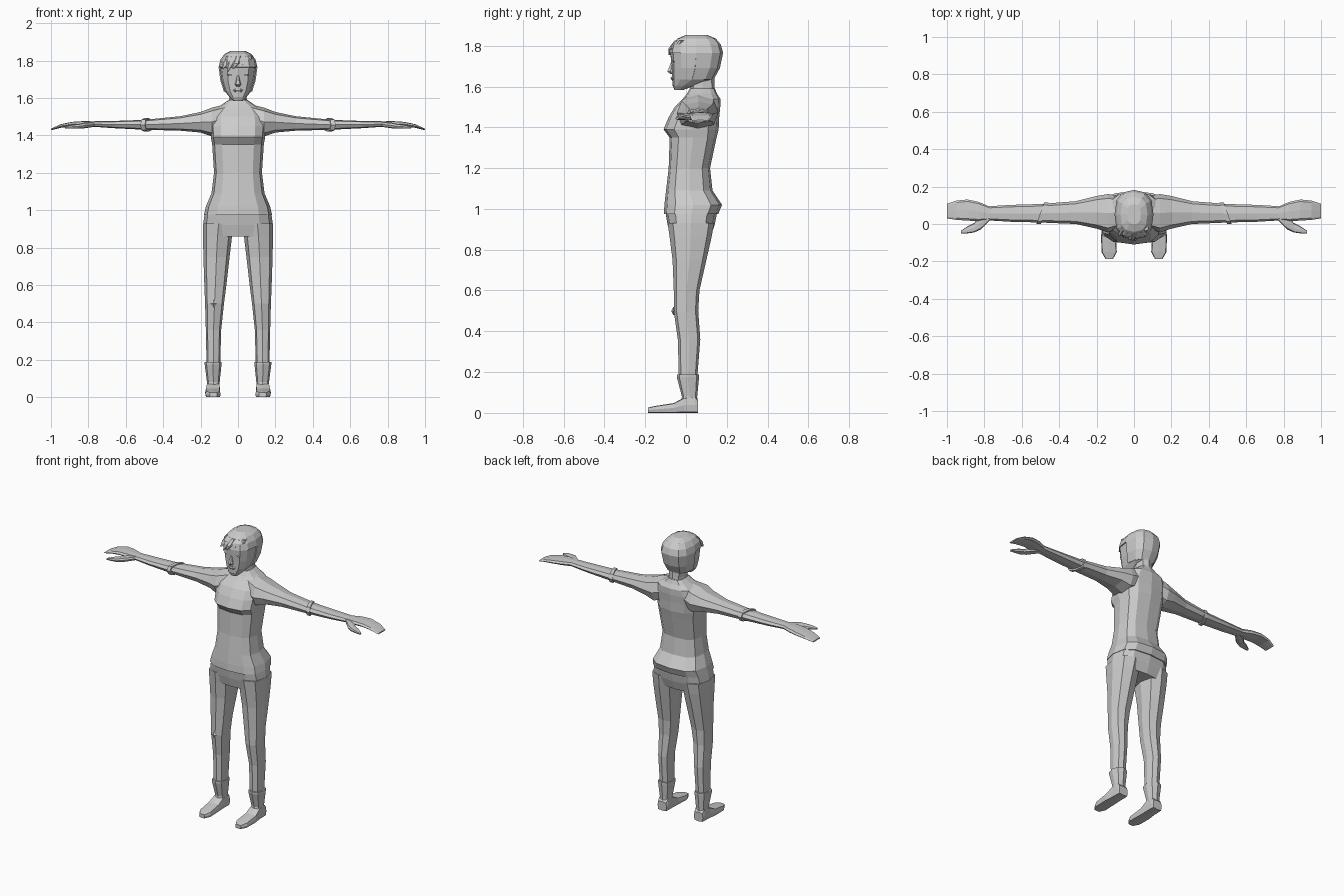
import bpy, bmesh, math
from mathutils import Vector

grey = bpy.data.materials.new("plain grey")
grey.diffuse_color = (0.6, 0.6, 0.6, 1)


def loft(name, rings, axis="z", n=8, power=0.75, mirror=False, warp=None, cut=None):
    """Skin rounded-box sections: (position, a0, a1, b0, b1) along an axis."""
    bm = bmesh.new()
    loops = []
    for t, a0, a1, b0, b1 in rings:
        loop = []
        for i in range(n):
            ang = 2 * math.pi * i / n
            c, s = math.cos(ang), math.sin(ang)
            a = (a0 + a1) / 2 + (a1 - a0) / 2 * math.copysign(abs(c) ** power, c)
            b = (b0 + b1) / 2 + (b1 - b0) / 2 * math.copysign(abs(s) ** power, s)
            p = Vector({"x": (t, a, b), "y": (a, t, b), "z": (a, b, t)}[axis])
            loop.append(bm.verts.new(warp(p) if warp else p))
        loops.append(loop)
    for lo, hi in zip(loops, loops[1:]):
        for i in range(n):
            j = (i + 1) % n
            bm.faces.new((lo[i], lo[j], hi[j], hi[i]))
    bm.faces.new(loops[0])
    bm.faces.new(loops[-1])
    bmesh.ops.recalc_face_normals(bm, faces=bm.faces)
    if cut:
        gone = [f for f in bm.faces if cut(f.calc_center_median())]
        bmesh.ops.delete(bm, geom=gone, context="FACES")
    mesh = bpy.data.meshes.new(name)
    bm.to_mesh(mesh)
    bm.free()
    mesh.materials.append(grey)
    ob = bpy.data.objects.new(name, mesh)
    bpy.context.collection.objects.link(ob)
    if mirror:
        ob.modifiers.new("mirror", "MIRROR")
    return ob


def sym(rows):
    """Sections centred on x = 0: (z, half width, front, back)."""
    return [(z, -w, w, f, b) for z, w, f, b in rows]


# Shirt: hem, waist, bust and shoulders
loft("shirt", sym([
    (0.975, 0.182, -0.108, 0.158), (1.02, 0.172, -0.106, 0.177),
    (1.09, 0.142, -0.098, 0.13), (1.20, 0.128, -0.085, 0.118),
    (1.35, 0.138, -0.08, 0.15), (1.39, 0.145, -0.11, 0.16),
    (1.45, 0.148, -0.085, 0.163), (1.50, 0.145, -0.055, 0.168),
    (1.54, 0.125, -0.015, 0.168), (1.565, 0.085, 0.005, 0.152),
    (1.59, 0.05, 0.018, 0.142)]), n=12, power=0.7)

# Pelvis joins the two trouser legs
loft("pelvis", sym([
    (0.86, 0.17, -0.075, 0.12), (0.92, 0.187, -0.09, 0.14),
    (0.99, 0.177, -0.102, 0.154)]), n=12, power=0.7)

# Trouser legs, boot cuffs and feet
loft("trouser_leg", [
    (0.93, 0.02, 0.187, -0.09, 0.138), (0.86, 0.032, 0.187, -0.08, 0.125),
    (0.75, 0.045, 0.185, -0.066, 0.10), (0.60, 0.062, 0.18, -0.06, 0.066),
    (0.50, 0.075, 0.176, -0.06, 0.06), (0.36, 0.09, 0.172, -0.04, 0.07),
    (0.17, 0.095, 0.168, -0.035, 0.055)], mirror=True)
loft("boot_cuff", [
    (0.05, 0.098, 0.166, -0.025, 0.056), (0.08, 0.098, 0.166, -0.02, 0.055),
    (0.175, 0.088, 0.178, -0.045, 0.064), (0.187, 0.088, 0.178, -0.045, 0.064)],
    mirror=True)
loft("foot", [
    (-0.187, 0.112, 0.152, 0, 0.026), (-0.15, 0.092, 0.174, 0, 0.034),
    (-0.06, 0.095, 0.176, 0, 0.048), (-0.01, 0.096, 0.17, 0, 0.075),
    (0.045, 0.096, 0.168, 0, 0.08), (0.06, 0.1, 0.165, 0, 0.06)],
    axis="y", power=0.35, mirror=True)
# Small stud on one knee
loft("knee_stud", [
    (0.48, -0.131, -0.129, -0.062, -0.058), (0.50, -0.148, -0.112, -0.072, -0.05),
    (0.52, -0.131, -0.129, -0.062, -0.058)], n=4)

# Arms with a slanted band on each sleeve
loft("arm", [
    (0.07, -0.02, 0.15, 1.42, 1.565), (0.14, -0.045, 0.16, 1.395, 1.548),
    (0.20, -0.025, 0.15, 1.415, 1.525), (0.31, 0.0, 0.122, 1.425, 1.502),
    (0.50, 0.008, 0.107, 1.43, 1.483), (0.66, 0.012, 0.102, 1.438, 1.477),
    (0.79, 0.02, 0.094, 1.447, 1.475)], axis="x", mirror=True)
loft("sleeve_band", [
    (0.478, 0.0, 0.114, 1.42, 1.492), (0.502, 0.0, 0.114, 1.42, 1.492)],
    axis="x", mirror=True,
    warp=lambda p: Vector((p.x + 0.36 * (0.055 - p.y), p.y, p.z)))

# Hands: flat palm, joined fingers and a thumb
loft("hand", [
    (0.77, 0.022, 0.092, 1.447, 1.475), (0.83, 0.015, 0.118, 1.448, 1.476),
    (0.89, 0.018, 0.131, 1.448, 1.472), (0.95, 0.022, 0.125, 1.44, 1.459),
    (1.0, 0.03, 0.108, 1.427, 1.435)], axis="x", power=0.6, mirror=True)
loft("thumb", [
    (0.77, 0.02, 0.06, 1.445, 1.472), (0.82, -0.03, 0.045, 1.438, 1.468),
    (0.855, -0.045, 0.005, 1.436, 1.46), (0.89, -0.05, -0.012, 1.436, 1.456),
    (0.925, -0.051, -0.036, 1.437, 1.447)], axis="x", power=0.6, mirror=True)

# Neck and head
loft("neck", sym([
    (1.56, 0.055, 0.015, 0.142), (1.60, 0.046, 0.024, 0.14),
    (1.66, 0.046, 0.022, 0.138)]))
skull = [
    (1.583, 0.028, -0.06, -0.01), (1.605, 0.05, -0.07, 0.05),
    (1.635, 0.074, -0.072, 0.135), (1.69, 0.092, -0.074, 0.165),
    (1.765, 0.102, -0.08, 0.181), (1.805, 0.092, -0.07, 0.17),
    (1.835, 0.07, -0.04, 0.145), (1.852, 0.035, 0.0, 0.105)]
loft("head", sym([(z, w - 0.004, f + 0.004, b - 0.004) for z, w, f, b in skull[:-1]]), n=12)

# Hair covers crown, sides and back, leaving the face open
hair = loft("hair", sym([(z, w + 0.002, f - 0.002, b + 0.001) for z, w, f, b in skull[2:]]),
            n=12, cut=lambda c: c.z < 1.64 or (c.y < 0.03 and c.z < 1.765))
shell = hair.modifiers.new("thickness", "SOLIDIFY")
shell.thickness = 0.007
shell.offset = -1

# Fringe strands sweeping to one side
for k, (x, tip) in enumerate([(-0.055, 1.755), (-0.028, 1.742), (0.0, 1.755),
                              (0.03, 1.762), (0.06, 1.765)]):
    bend = 0.9 * abs(x)
    loft(f"fringe_strand_{k + 1}", [
        (tip, x - 0.03, x - 0.024, -0.086 + bend * 0.4, -0.074 + bend * 0.4),
        (1.785, x - 0.028, x + 0.008, -0.088 + bend * 0.5, -0.06 + bend * 0.5),
        (1.825, x - 0.012, x + 0.018, -0.058 + bend * 0.4, -0.03 + bend * 0.4)], n=6)

# Face: eyes, nose and mouth
loft("eye", [
    (1.716, 0.036, 0.052, -0.062, -0.05), (1.724, 0.028, 0.06, -0.067, -0.05),
    (1.732, 0.036, 0.052, -0.064, -0.05)], n=6, mirror=True)
loft("nose", sym([
    (1.662, 0.010, -0.078, -0.06), (1.673, 0.017, -0.093, -0.06),
    (1.69, 0.011, -0.086, -0.06), (1.72, 0.006, -0.074, -0.06)]), n=6)
loft("mouth", sym([
    (1.633, 0.018, -0.073, -0.055), (1.641, 0.026, -0.077, -0.055),
    (1.648, 0.018, -0.073, -0.055)]), n=6)
